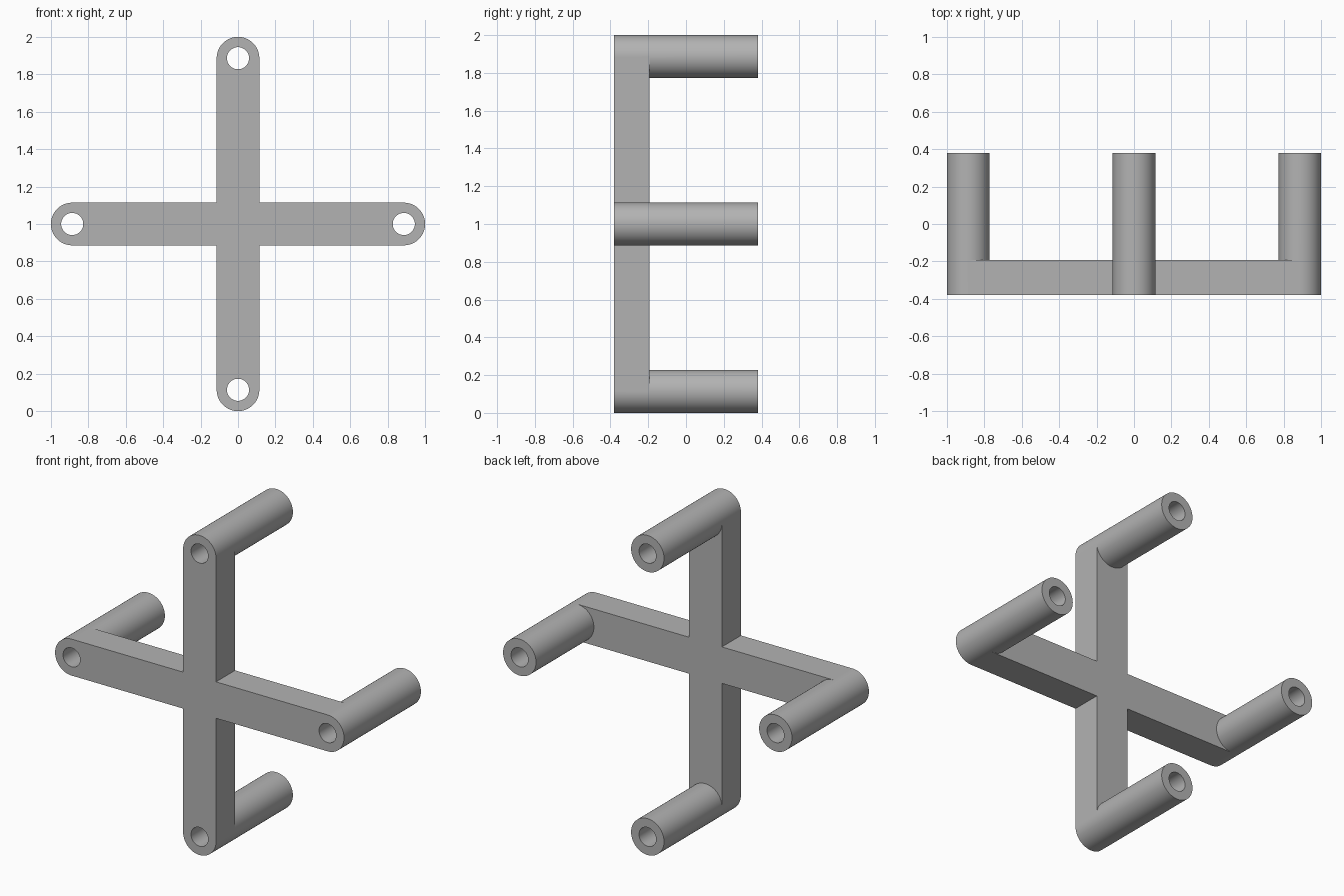
import bpy
import bmesh
from math import cos, sin, pi
from mathutils import Matrix, Vector

if "Cube" in bpy.data.objects:
    bpy.data.objects.remove(bpy.data.objects["Cube"])

RADIUS = 0.114              # rod radius and half the bar width
BORE = 0.059                # bore radius
REACH = 1 - RADIUS          # rod axis distance from the centre
FRONT, PLATE_BACK, ROD_END = -0.38, -0.192, 0.38
SEGMENTS = 64
HALF = SEGMENTS // 2

grey = bpy.data.materials.new("plain grey")
grey.use_nodes = True
colour = (0.45, 0.45, 0.45, 1)
grey.diffuse_color = colour
grey.node_tree.nodes["Principled BSDF"].inputs["Base Color"].default_value = colour

bm = bmesh.new()


def add_face(points, smooth=False):
    face = bm.faces.new([bm.verts.new(p) for p in points])
    face.smooth = smooth


def circle(radius):
    # Starts at the lower tangent point; the outward half comes first
    angles = [-pi / 2 + 2 * pi * i / SEGMENTS for i in range(SEGMENTS)]
    return [(REACH + radius * cos(a), radius * sin(a)) for a in angles]


def build_arm(turn):
    def at(p, y):
        return turn @ Vector((p[0], y, p[1]))

    def wall(p, q, y0, y1, smooth=False):
        add_face([at(p, y0), at(q, y0), at(q, y1), at(p, y1)], smooth)

    rim, bore = circle(RADIUS), circle(BORE)
    for i in range(SEGMENTS):
        j = (i + 1) % SEGMENTS
        # Rod skin, its bore and the ring at both ends
        if i < HALF:
            wall(rim[i], rim[j], FRONT, PLATE_BACK, True)
        wall(rim[i], rim[j], PLATE_BACK, ROD_END, True)
        wall(bore[i], bore[j], FRONT, ROD_END, True)
        for y in (FRONT, ROD_END):
            add_face([at(p, y) for p in (rim[i], rim[j], bore[j], bore[i])])

    # Bar front and back, ending at the inner half of the rod
    low, high = (RADIUS, -RADIUS), (RADIUS, RADIUS)
    outline = [low, high] + rim[HALF:] + [rim[0]]
    for y in (FRONT, PLATE_BACK):
        add_face([at(p, y) for p in outline])
    # Bar sides
    wall(low, rim[0], FRONT, PLATE_BACK)
    wall(high, rim[HALF], FRONT, PLATE_BACK)


# Four arms around the centre
for k in range(4):
    build_arm(Matrix.Rotation(k * pi / 2, 3, "Y"))

# Hub square, front and back
for y in (FRONT, PLATE_BACK):
    add_face([(x * RADIUS, y, z * RADIUS)
              for x, z in ((-1, -1), (1, -1), (1, 1), (-1, 1))])

bmesh.ops.remove_doubles(bm, verts=bm.verts, dist=0.0001)
bmesh.ops.recalc_face_normals(bm, faces=bm.faces)
bmesh.ops.translate(bm, verts=bm.verts, vec=(0, 0, 1))

mesh = bpy.data.meshes.new("cross_bracket")
bm.to_mesh(mesh)
bm.free()
mesh.materials.append(grey)
bpy.context.collection.objects.link(bpy.data.objects.new("cross_bracket", mesh))
